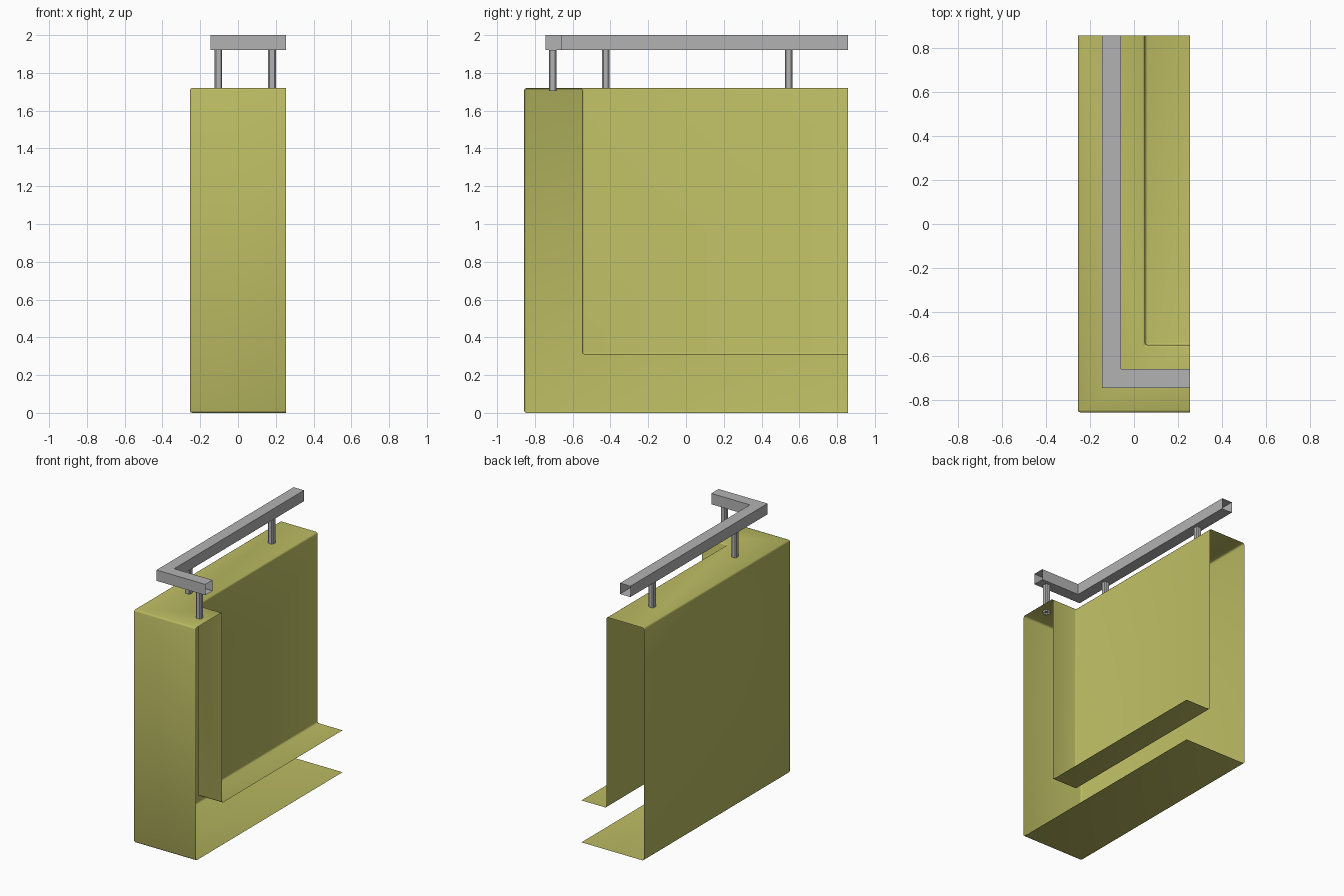
import bpy
import bmesh
import math

default = bpy.data.objects.get("Cube")
if default:
    bpy.data.objects.remove(default, do_unlink=True)


def make_material(name, colour):
    mat = bpy.data.materials.new(name)
    mat.use_nodes = True
    mat.diffuse_color = colour
    mat.node_tree.nodes["Principled BSDF"].inputs["Base Color"].default_value = colour
    return mat


olive = make_material("olive_yellow", (0.50, 0.50, 0.125, 1))
grey = make_material("rail_grey", (0.45, 0.45, 0.45, 1))


def finish(name, bm, mat, smooth=False):
    mesh = bpy.data.meshes.new(name)
    bm.to_mesh(mesh)
    bm.free()
    mesh.materials.append(mat)
    obj = bpy.data.objects.new(name, mesh)
    bpy.context.collection.objects.link(obj)
    if smooth:
        bpy.ops.object.select_all(action="DESELECT")
        obj.select_set(True)
        bpy.context.view_layer.objects.active = obj
        bpy.ops.object.shade_smooth_by_angle(angle=math.radians(50))
    return obj


def tube(bm, rings):
    """Open-ended skin through a list of matching rings."""
    loops = [[bm.verts.new(p) for p in ring] for ring in rings]
    for a, b in zip(loops, loops[1:]):
        for i in range(len(a)):
            j = (i + 1) % len(a)
            bm.faces.new((a[i], a[j], b[j], b[i]))


# Overall limits and the recess cut into the far corner
left, right, inner_x = -0.255, 0.255, 0.05
front, back, inner_y = -0.857, 0.857, -0.55
top, floor = 1.72, 0.31

# Shell: open along its right and back sides
outline = [(left, front), (right, front), (right, inner_y),
           (inner_x, inner_y), (inner_x, back), (left, back)]
panels = [
    [(left, back, 0), (left, front, 0), (left, front, top), (left, back, top)],
    [(left, front, 0), (right, front, 0), (right, front, top), (left, front, top)],
    [(left, front, 0), (left, back, 0), (right, back, 0), (right, front, 0)],
    [(x, y, top) for x, y in outline],
    [(inner_x, inner_y, floor), (inner_x, back, floor),
     (inner_x, back, top), (inner_x, inner_y, top)],
    [(right, inner_y, floor), (inner_x, inner_y, floor),
     (inner_x, inner_y, top), (right, inner_y, top)],
    [(inner_x, inner_y, floor), (right, inner_y, floor),
     (right, back, floor), (inner_x, back, floor)],
]
bm = bmesh.new()
for panel in panels:
    bm.faces.new([bm.verts.new(p) for p in panel])
bmesh.ops.remove_doubles(bm, verts=bm.verts[:], dist=0.0001)
folds = [e for e in bm.edges if len(e.link_faces) == 2]
bmesh.ops.bevel(bm, geom=folds, offset=0.012, offset_type="OFFSET",
                segments=2, profile=0.5, affect="EDGES", clamp_overlap=True)
finish("wall_shell", bm, olive, smooth=True)

# Handrail: hollow square tube with one mitred corner
stations = [((right, -0.745), (right, -0.66)),
            ((-0.145, -0.745), (-0.06, -0.66)),
            ((-0.145, back), (-0.06, back))]
rail_low, rail_high = 1.92, 2.0
bm = bmesh.new()
tube(bm, [[(*o, rail_low), (*i, rail_low), (*i, rail_high), (*o, rail_high)]
          for o, i in stations])
bmesh.ops.recalc_face_normals(bm, faces=bm.faces[:])
finish("handrail", bm, grey)

# Posts: small square tubes with clipped corners
half, clip = 0.02, 0.013
section = [(half, -clip), (half, clip), (clip, half), (-clip, half),
           (-half, clip), (-half, -clip), (-clip, -half), (clip, -half)]
posts = {"front_post": (0.18, -0.706),
         "side_post_near": (-0.104, -0.425),
         "side_post_far": (-0.104, 0.543)}
for name, (px, py) in posts.items():
    bm = bmesh.new()
    tube(bm, [[(px + x, py + y, z) for x, y in section] for z in (1.705, rail_low)])
    finish(name, bm, grey)
